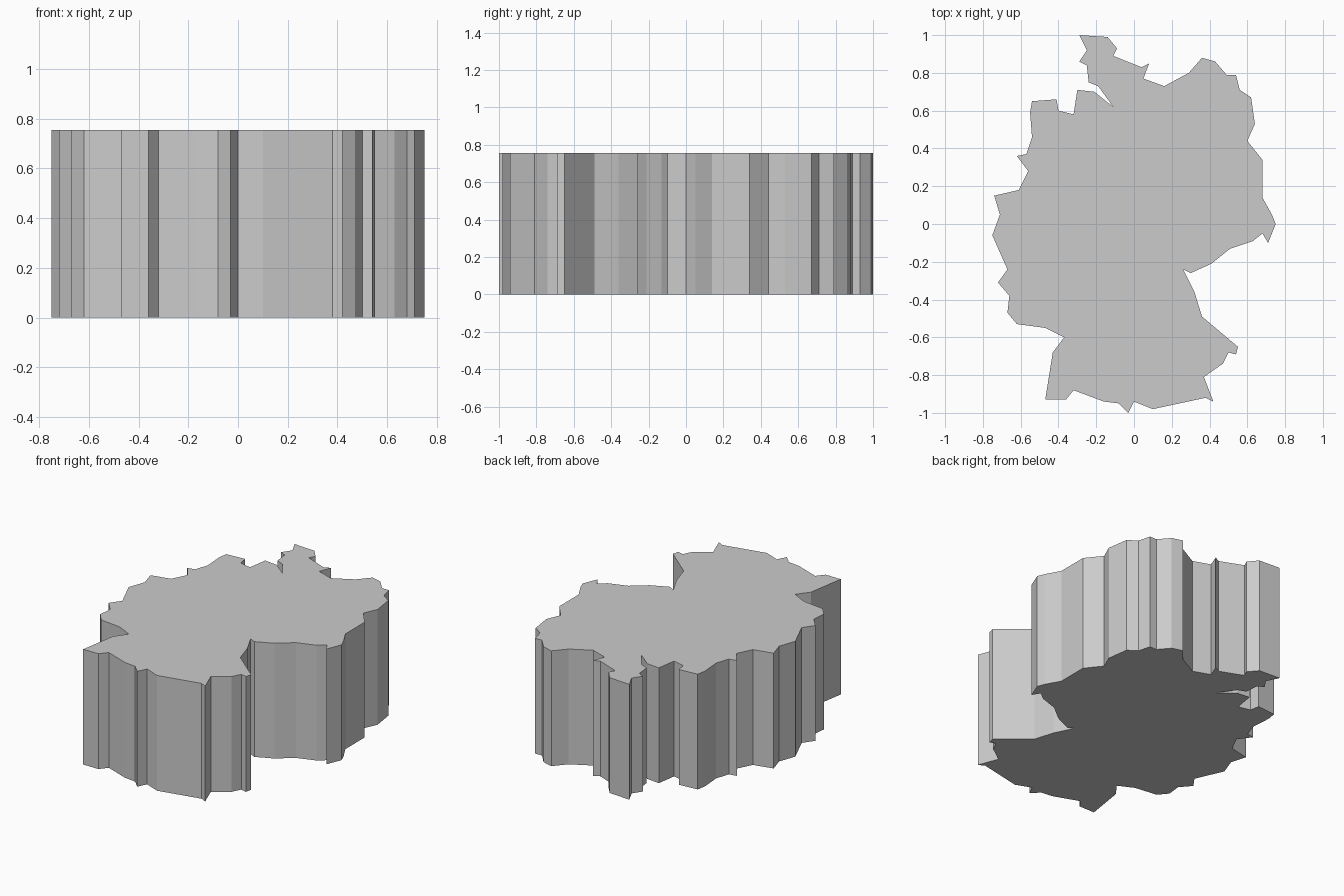
import bpy
import bmesh
from mathutils import Vector

default_cube = bpy.data.objects.get("Cube")
if default_cube:
    bpy.data.objects.remove(default_cube, do_unlink=True)

HEIGHT = 0.755

# Outline of the slab in hundredths of a unit, clockwise from the north tip
OUTLINE = [
    (-29, 100), (-14, 99), (-9, 93), (-11, 89), (4, 83), (8, 85), (5, 77),
    (16, 73), (29, 80), (36, 88), (43, 86), (49, 79), (54, 79), (56, 71),
    (62, 67), (64, 53), (60, 44), (68, 34), (68, 14), (73, 5), (75, 0),
    (71, -10), (68, -5), (63, -9), (51, -13), (41, -21), (30, -26),
    (26, -24), (32, -36), (36, -49), (55, -65), (54, -69), (50, -68),
    (47, -74), (37, -81), (42, -94), (38, -92), (10, -98), (0, -94),
    (-3, -100), (-8, -95), (-16, -94), (-32, -88), (-36, -93), (-47, -93),
    (-43, -68), (-37, -60), (-47, -55), (-62, -53), (-67, -47), (-66, -38),
    (-72, -31), (-67, -24), (-75, -6), (-71, 5), (-74, 15), (-61, 18),
    (-56, 28), (-62, 36), (-57, 37), (-54, 46), (-55, 59), (-54, 65),
    (-41, 66), (-40, 60), (-32, 58), (-30, 71), (-21, 70), (-11, 62),
    (-19, 73), (-24, 75), (-25, 84), (-29, 86), (-25, 92),
]


def make_material(name, colour):
    """Create a plain material that shows its colour in viewport and render."""
    material = bpy.data.materials.new(name)
    material.use_nodes = True
    material.diffuse_color = colour
    shader = next(node for node in material.node_tree.nodes
                  if node.type == "BSDF_PRINCIPLED")
    shader.inputs["Base Color"].default_value = colour
    return material


def make_prism(name, outline, height, material):
    """Extrude a closed outline straight up from the ground."""
    bm = bmesh.new()
    corners = [bm.verts.new(Vector((x, y, 0)) / 100) for x, y in outline]
    base = bm.faces.new(corners)
    raised = bmesh.ops.extrude_face_region(bm, geom=[base], use_keep_orig=True)
    top_corners = [item for item in raised["geom"]
                   if isinstance(item, bmesh.types.BMVert)]
    bmesh.ops.translate(bm, verts=top_corners, vec=Vector((0, 0, height)))
    bmesh.ops.recalc_face_normals(bm, faces=bm.faces)

    mesh = bpy.data.meshes.new(name)
    bm.to_mesh(mesh)
    bm.free()
    mesh.materials.append(material)
    prism = bpy.data.objects.new(name, mesh)
    bpy.context.collection.objects.link(prism)
    return prism


# Country-shaped slab with straight walls and flat caps
grey = make_material("light grey", (0.6, 0.6, 0.6, 1))
make_prism("country_slab", OUTLINE, HEIGHT, grey)
